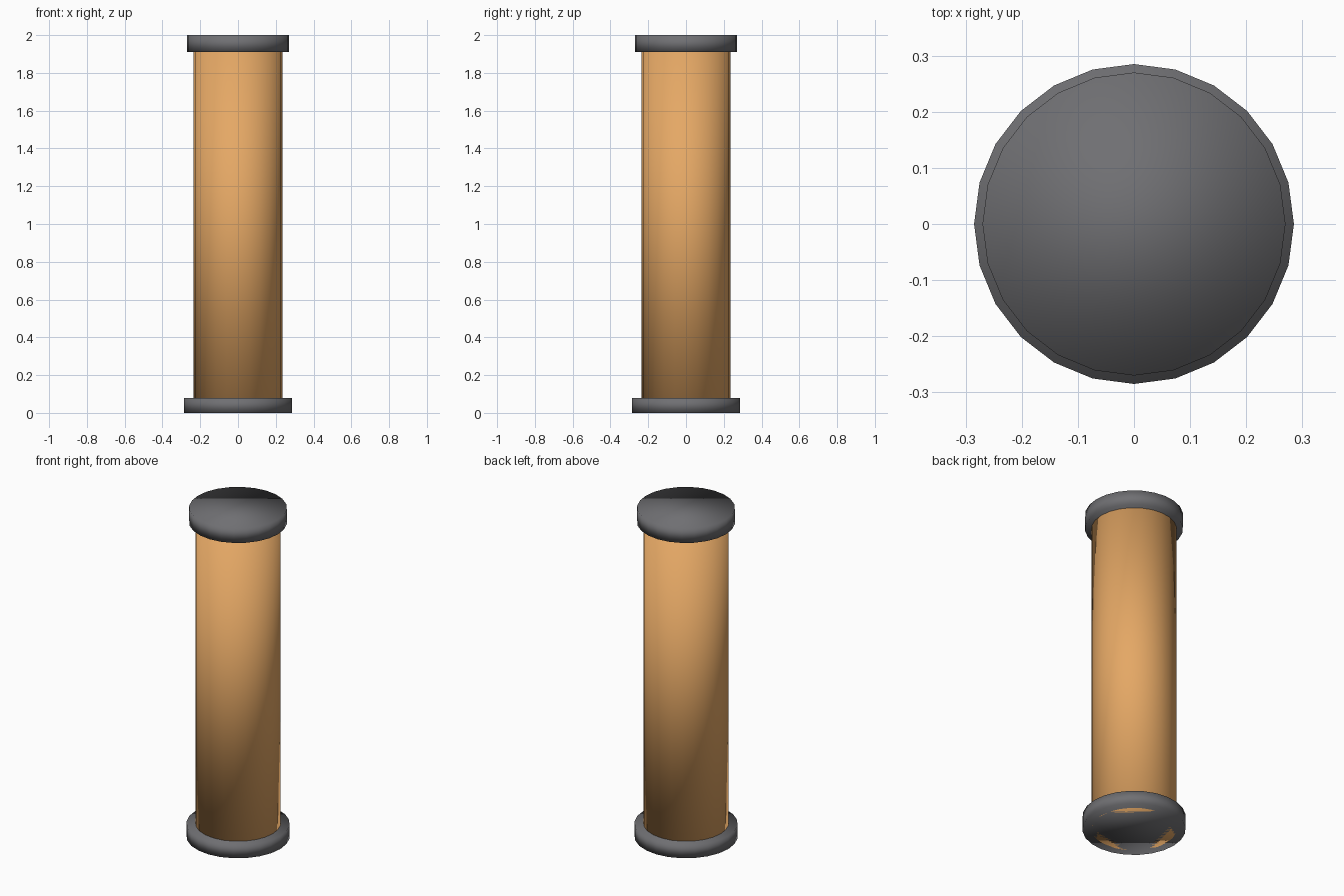
import bpy

if "Cube" in bpy.data.objects:
    bpy.data.objects.remove(bpy.data.objects["Cube"])


def disc_part(name, radius, z0, z1, color=None):
    """Smooth-shaded 24-sided cylinder standing between two heights."""
    bpy.ops.mesh.primitive_cylinder_add(
        vertices=24, radius=radius, depth=z1 - z0, location=(0, 0, (z0 + z1) / 2))
    ob = bpy.context.object
    ob.name = name
    bpy.ops.object.shade_smooth()
    if color:
        mat = bpy.data.materials.new(name + "_material")
        mat.diffuse_color = color
        mat.use_nodes = True
        mat.node_tree.nodes["Principled BSDF"].inputs["Base Color"].default_value = mat.diffuse_color
        ob.data.materials.append(mat)
    return ob


GREY = (0.16, 0.16, 0.17, 1)
ORANGE = (0.78, 0.39, 0.13, 1)

# Tube body, running down to the ground inside the base ring
disc_part("tube_body", 0.235, 0.0, 1.91, ORANGE)
# Wider foot and slightly narrower lid
disc_part("base_cap", 0.285, 0.0, 0.08, GREY)
disc_part("top_cap", 0.27, 1.91, 2.0, GREY)
